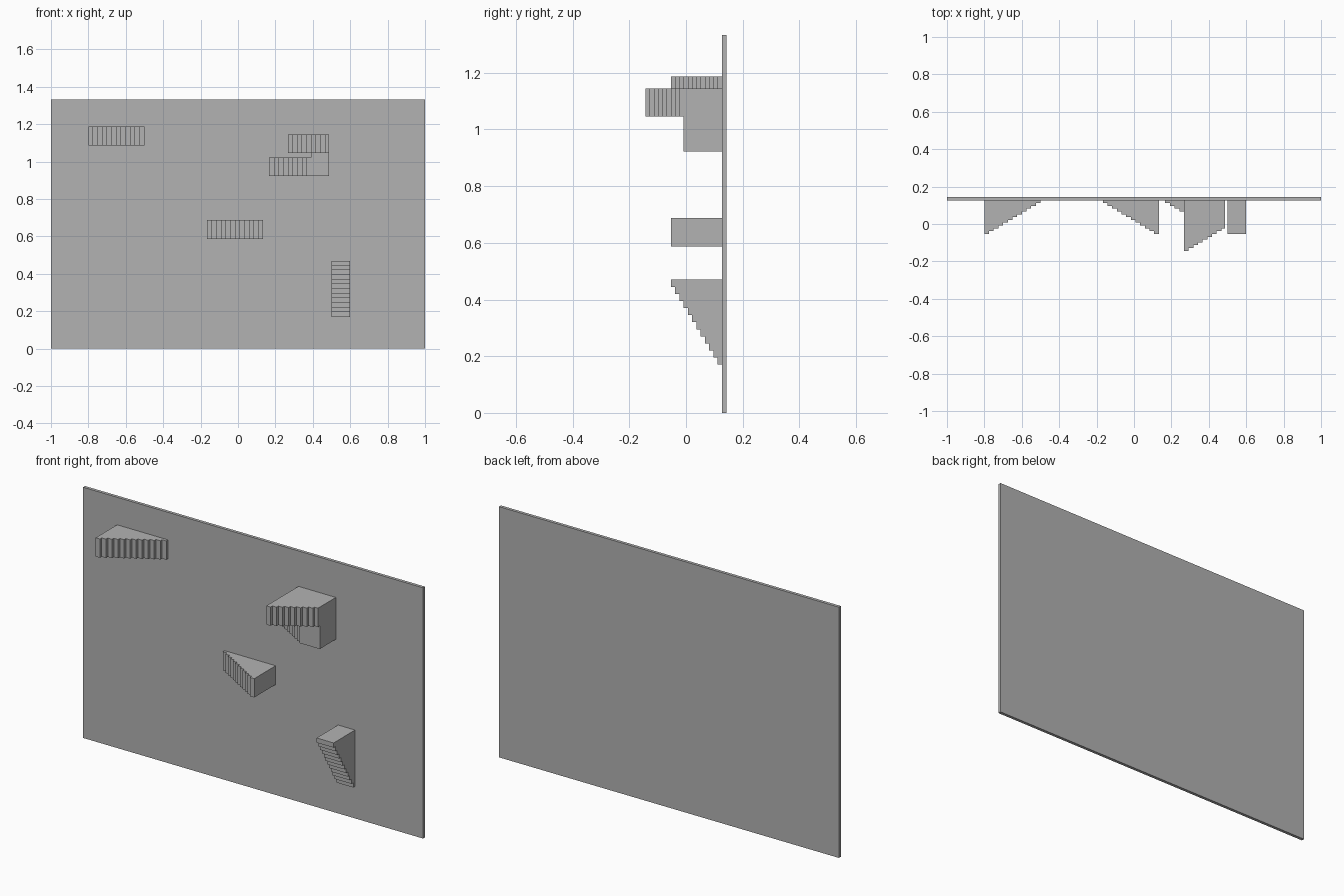
import bpy
import bmesh
from mathutils import Vector

cube = bpy.data.objects.get("Cube")
if cube:
    bpy.data.objects.remove(cube, do_unlink=True)

# Single flat grey
grey = bpy.data.materials.new("plain grey")
grey.use_nodes = True
colour = (0.448, 0.448, 0.448, 1)
grey.diffuse_color = colour
grey.node_tree.nodes["Principled BSDF"].inputs["Base Color"].default_value = colour

WALL_FRONT = 0.1267   # y of the wall's front face
TREAD = 0.025         # length of one step along the wall
RISE = 0.015          # how far each step stands out beyond the last


def prism(name, profile, extrude):
    """Extrude a closed outline along a vector into a solid."""
    bm = bmesh.new()
    face = bm.faces.new([bm.verts.new(p) for p in profile])
    result = bmesh.ops.extrude_face_region(bm, geom=[face])
    verts = [v for v in result["geom"] if isinstance(v, bmesh.types.BMVert)]
    bmesh.ops.translate(bm, verts=verts, vec=Vector(extrude))
    bmesh.ops.recalc_face_normals(bm, faces=bm.faces)
    mesh = bpy.data.meshes.new(name)
    bm.to_mesh(mesh)
    bm.free()
    mesh.materials.append(grey)
    obj = bpy.data.objects.new(name, mesh)
    bpy.context.collection.objects.link(obj)
    return obj


def box(name, x0, x1, y0, y1, z0, z1):
    outline = [(x0, y0, z0), (x1, y0, z0), (x1, y1, z0), (x0, y1, z0)]
    return prism(name, outline, (0, 0, z1 - z0))


def stairs(name, start, direction, low, width=0.1, first=1, last=12,
           vertical=False, end=None):
    """Steps growing out of the wall from 'start' along x, or z if vertical."""
    points = [(start, WALL_FRONT)]
    for i, level in enumerate(range(first, last + 1)):
        y = WALL_FRONT - level * RISE
        points += [(start + direction * TREAD * i, y),
                   (start + direction * TREAD * (i + 1), y)]
    if end is not None:
        points[-1] = (end, points[-1][1])
    points.append((points[-1][0], WALL_FRONT))
    if vertical:
        return prism(name, [(low, y, a) for a, y in points], (width, 0, 0))
    return prism(name, [(a, y, low) for a, y in points], (0, 0, width))


# Backing wall
box("wall", -1, 1, WALL_FRONT, 0.1433, 0, 1.3333)

# Three straight flights
stairs("upper_right_stairs", -0.5, -1, 1.087)
stairs("middle_stairs", -0.167, 1, 0.587)
stairs("lower_left_stairs", 0.17, 1, 0.5, vertical=True)

# Turning staircase: lower flight with landing, riser block, upper flight
stairs("turning_stairs_lower_flight", 0.167, 1, 0.922, last=9, end=0.487)
box("turning_stairs_riser", 0.39, 0.487, WALL_FRONT - 9 * RISE, WALL_FRONT,
    1.022, 1.045)
stairs("turning_stairs_upper_flight", 0.492, -1, 1.045, first=10, last=18)
flight = bpy.data.objects["turning_stairs_upper_flight"]
for v in flight.data.vertices:
    v.co.x = min(v.co.x, 0.487)
